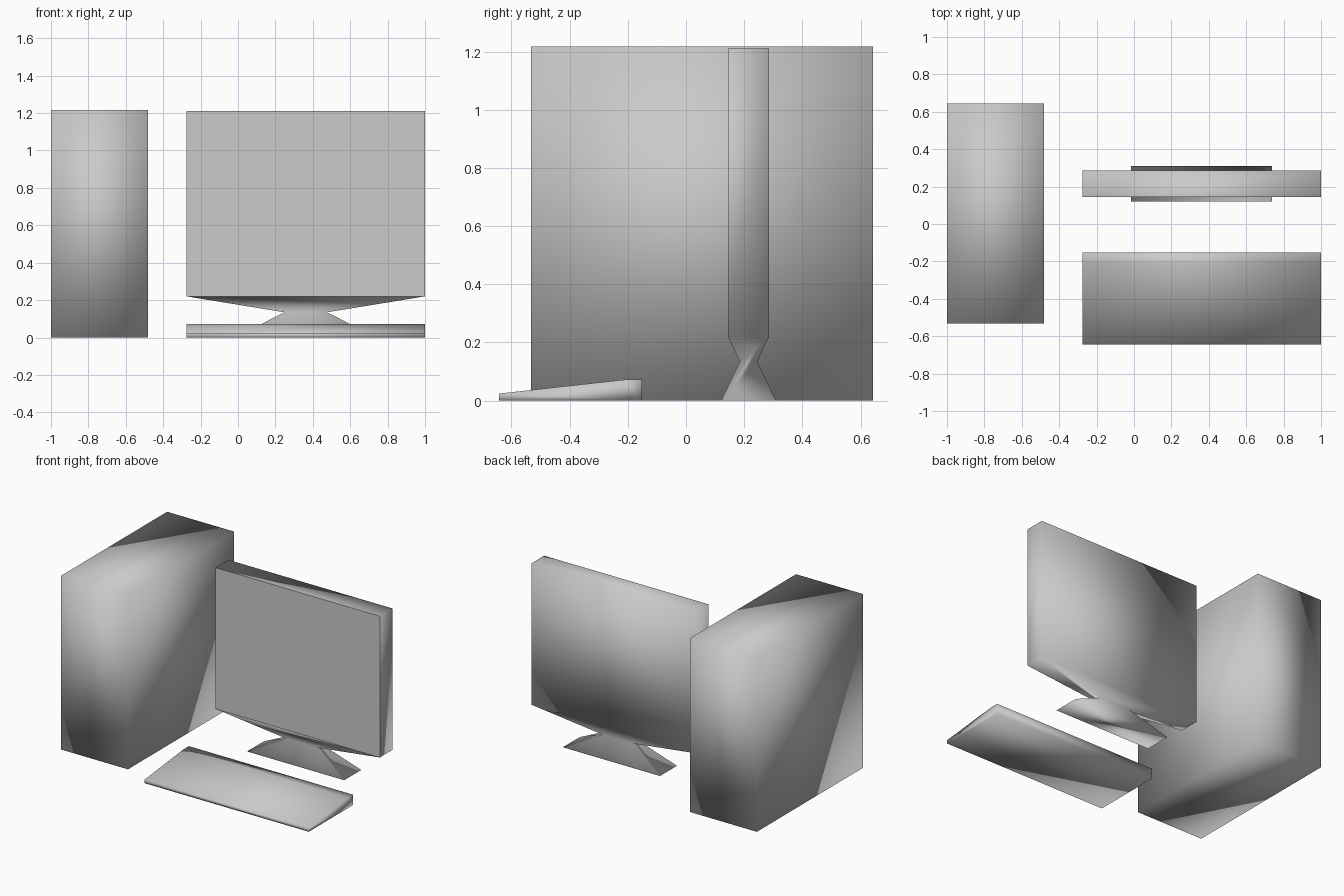
import bpy
import bmesh

cube = bpy.data.objects.get("Cube")
if cube:
    bpy.data.objects.remove(cube, do_unlink=True)

# One plain grey for everything
GREY = (0.588, 0.588, 0.588, 1)
grey = bpy.data.materials.new("plain grey")
grey.use_nodes = True
grey.diffuse_color = GREY
grey.node_tree.nodes["Principled BSDF"].inputs["Base Color"].default_value = GREY


def loft(name, rings, sharp_rule=None):
    """Skin a closed solid through rings of points, capped at both ends."""
    bm = bmesh.new()
    loops = [[bm.verts.new(p) for p in ring] for ring in rings]
    for low, high in zip(loops, loops[1:]):
        n = len(low)
        for i in range(n):
            j = (i + 1) % n
            bm.faces.new((low[i], low[j], high[j], high[i]))
    bm.faces.new(loops[0][::-1])
    bm.faces.new(loops[-1])
    bmesh.ops.recalc_face_normals(bm, faces=bm.faces[:])
    for face in bm.faces:
        face.smooth = True
    if sharp_rule:
        for face in bm.faces:
            if sharp_rule(face):
                for edge in face.edges:
                    edge.smooth = False
    mesh = bpy.data.meshes.new(name)
    bm.to_mesh(mesh)
    bm.free()
    mesh.materials.append(grey)
    obj = bpy.data.objects.new(name, mesh)
    bpy.context.collection.objects.link(obj)
    return obj


def rect(cx, cy, z, half_x, half_y):
    """Horizontal rectangle ring around a centre."""
    return [(cx + sx * half_x, cy + sy * half_y, z)
            for sx, sy in ((-1, -1), (1, -1), (1, 1), (-1, 1))]


# Tower case: softly shaded block
loft("computer_tower", [rect(-0.74, 0.055, z, 0.26, 0.588) for z in (0, 1.217)])

# Monitor: flared foot, pinched neck, tapered underside and panel
sections = [
    (0, 0.377, 0.094),
    (0.135, 0.115, 0.03),
    (0.22, 0.637, 0.071),
    (1.21, 0.637, 0.071),
]
loft("monitor", [rect(0.362, 0.215, z, hx, hy) for z, hx, hy in sections],
     # the flat screen has crisp borders
     lambda f: f.normal.y < -0.99)

# Keyboard: wedge profile extruded across its width
wedge = [(-0.643, 0), (-0.152, 0), (-0.152, 0.072), (-0.21, 0.072), (-0.643, 0.024)]
loft("keyboard", [[(x, y, z) for y, z in wedge] for x in (-0.275, 0.999)])
